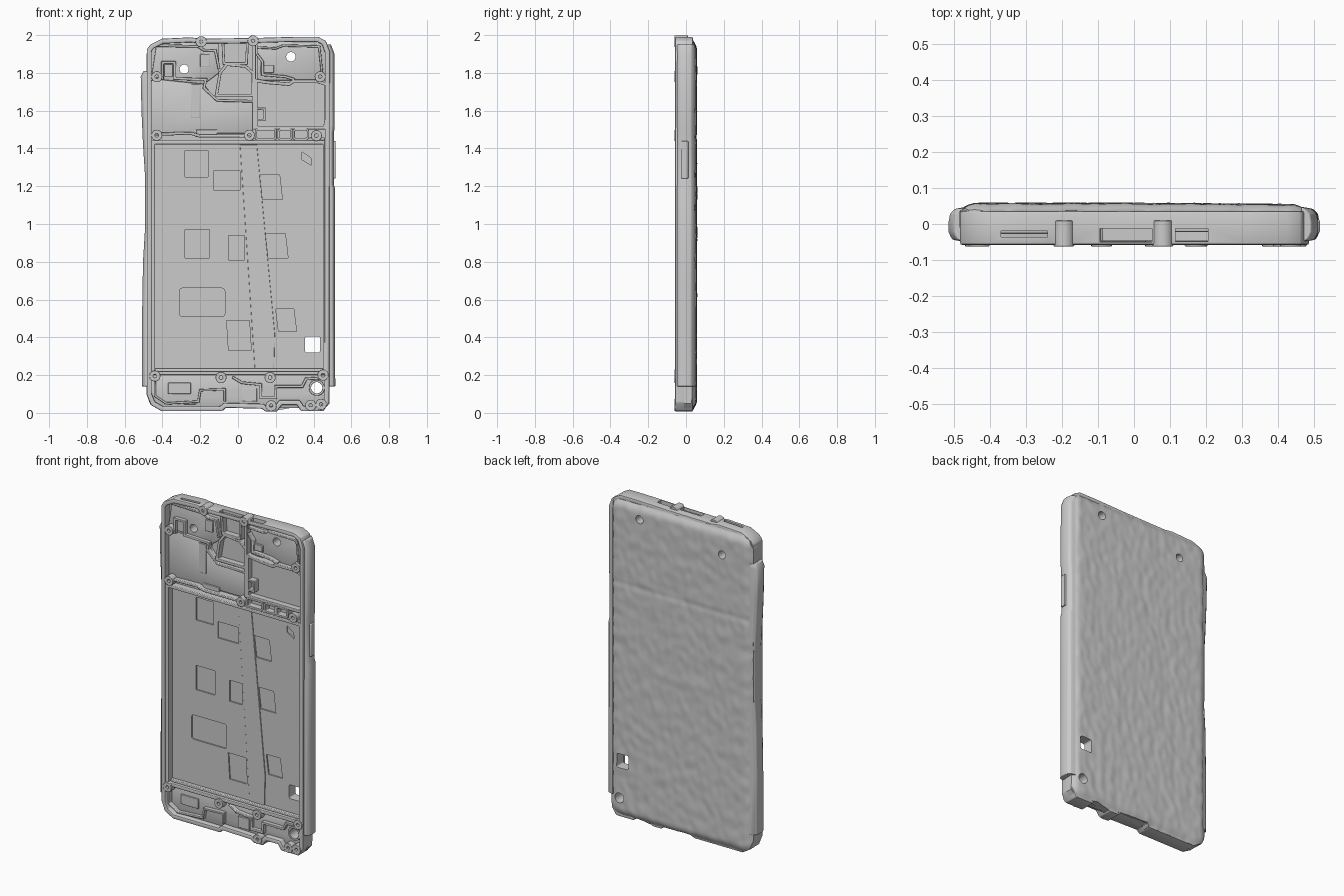
import bpy, bmesh, math
from mathutils import Vector, noise

FLOOR = -0.01


def finish(name, bm, bevel=0.0):
    bmesh.ops.recalc_face_normals(bm, faces=bm.faces)
    me = bpy.data.meshes.new(name)
    bm.to_mesh(me)
    bm.free()
    ob = bpy.data.objects.new(name, me)
    bpy.context.collection.objects.link(ob)
    if bevel:
        m = ob.modifiers.new("bevel", 'BEVEL')
        m.width, m.segments, m.limit_method = bevel, 2, 'ANGLE'
    return ob


def add_prism(bm, pts, y0, y1):
    a = [bm.verts.new((x, y0, z)) for x, z in pts]
    b = [bm.verts.new((x, y1, z)) for x, z in pts]
    bm.faces.new(a)
    bm.faces.new(b[::-1])
    n = len(pts)
    for i in range(n):
        j = (i + 1) % n
        bm.faces.new((a[i], b[i], b[j], a[j]))


def prisms(name, items, bevel=0.0):
    bm = bmesh.new()
    for pts, y0, y1 in items:
        add_prism(bm, pts, y0, y1)
    return finish(name, bm, bevel)


def rect(x0, x1, z0, z1, skew=0.0):
    return [(x0 + skew, z0), (x1 + skew, z0), (x1, z1), (x0, z1)]


def circle(x, z, r, n=24):
    return [(x + r * math.cos(2 * math.pi * i / n), z + r * math.sin(2 * math.pi * i / n)) for i in range(n)]


def round_rect(x0, x1, z0, z1, r):
    pts = []
    for cx, cz, a in ((x1 - r, z1 - r, 0), (x0 + r, z1 - r, 90), (x0 + r, z0 + r, 180), (x1 - r, z0 + r, 270)):
        for k in range(5):
            t = math.radians(a + 22.5 * k)
            pts.append((cx + r * math.cos(t), cz + r * math.sin(t)))
    return pts


def rib(name, pts, width=0.018, y0=-0.05, y1=0.0, closed=False, bevel=0.004):
    """Wall of constant width along a mitred path in the xz plane."""
    P = [Vector(p) for p in pts]
    n = len(P)
    rows = []
    bm = bmesh.new()
    for i, p in enumerate(P):
        d = []
        if closed or i > 0:
            d.append((p - P[i - 1]).normalized())
        if closed or i < n - 1:
            d.append((P[(i + 1) % n] - p).normalized())
        t = (d[0] + d[-1]).normalized()
        nrm = Vector((-t.y, t.x)) * (width / 2 / max(0.4, t.dot(d[0])))
        rows.append([bm.verts.new((q.x, y, q.y)) for q, y in
                     ((p + nrm, y0), (p - nrm, y0), (p - nrm, y1), (p + nrm, y1))])
    for i in range(n if closed else n - 1):
        a, b = rows[i], rows[(i + 1) % n]
        for k in range(4):
            bm.faces.new((a[k], a[(k + 1) % 4], b[(k + 1) % 4], b[k]))
    if not closed:
        bm.faces.new(rows[0])
        bm.faces.new(rows[-1][::-1])
    return finish(name, bm, bevel)


def boolean(ob, cutter, op='DIFFERENCE', remove=True):
    m = ob.modifiers.new("cut", 'BOOLEAN')
    m.object, m.operation, m.solver = cutter, op, 'EXACT'
    bpy.context.view_layer.objects.active = ob
    while ob.modifiers:
        bpy.ops.object.modifier_apply(modifier=ob.modifiers[0].name)
    if remove:
        bpy.data.objects.remove(cutter)


# back plate: uneven cast back surface, rounded towards the edges
bm = bmesh.new()
bmesh.ops.create_grid(bm, x_segments=72, y_segments=144, size=1)
for v in bm.verts:
    x, z = v.co.x * 0.5, 1.0 + v.co.y
    q = Vector((max(abs(x) - 0.425, 0), max(abs(z - 0.995) - 0.915, 0)))
    d = max(0.0, min(1.0, 1 - (0.06 - q.length) / 0.05))
    wave = 0.0035 * noise.noise(Vector((x * 26, 3.1, z * 17))) + 0.002 * noise.noise(Vector((x * 9, 7, z * 9)))
    groove = 0.003 * math.exp(-((z - 1.46) / 0.015) ** 2)
    v.co = (x, 0.057 + wave - groove - 0.008 * max(0, x) - 0.022 * d * d, z)
ext = bmesh.ops.extrude_face_region(bm, geom=bm.faces[:])
for v in ext["geom"]:
    if isinstance(v, bmesh.types.BMVert):
        v.co.y = FLOOR
plate = finish("back_plate", bm)
outline = [(-0.485, 0.10), (-0.465, 0.045), (-0.41, 0.012), (-0.08, 0.012), (-0.06, 0.03), (0.13, 0.025),
           (0.20, 0.012), (0.30, 0.03), (0.45, 0.012), (0.485, 0.05), (0.487, 1.90),
           (0.47, 1.95), (0.42, 1.975), (-0.40, 1.975), (-0.46, 1.95), (-0.485, 1.90)]
boolean(plate, prisms("outline_cutter", [(outline, -0.2, 0.2)]), 'INTERSECT')

# shallow pads pressed into the battery floor
d = FLOOR + 0.008
pads = [rect(-.28, -.16, 1.25, 1.39), rect(-.13, .01, 1.18, 1.28), rect(-.28, -.15, .82, .97),
        rect(-.05, .035, .81, .94), rect(-.06, .06, .33, .49, 0.01), rect(.115, .22, 1.13, 1.26, 0.015),
        rect(.145, .25, .82, .95, 0.015), rect(.20, .295, .43, .55, 0.015),
        [(.34, 1.38), (.34, 1.34), (.39, 1.31), (.385, 1.35)],
        round_rect(-.31, -.07, .51, .66, 0.015)]
boolean(plate, prisms("pad_cutter", [(p, -0.1, d) for p in pads]))

# raised floors around the battery bay
shelves = [
    prisms("camera_shelf", [([(-.46, 1.48), (.08, 1.48), (.08, 1.65), (-.11, 1.65), (-.18, 1.74), (-.46, 1.77)],
                             -0.02, 0.0)], 0.004),
    prisms("upper_left_shelf", [([(-.46, 1.77), (-.18, 1.74), (-.10, 1.80), (-.10, 1.965), (-.43, 1.965)],
                                 -0.026, 0.0)], 0.004),
    prisms("upper_right_shelf", [([(.10, 1.76), (.465, 1.76), (.465, 1.94), (.43, 1.965), (.10, 1.965)],
                                  -0.022, 0.0)], 0.004),
    prisms("lower_shelf", [([(-.47, .205), (-.47, .07), (-.41, .025), (.44, .025), (.47, .06), (.47, .205)],
                            -0.024, 0.0)], 0.004),
]
holes = prisms("hole_cutter", [(circle(-.285, 1.82, .024), -.2, .2), (circle(.28, 1.885, .025), -.2, .2),
                               (circle(.417, .133, .03), -.2, .2),
                               (round_rect(.355, .435, .32, .405, 0.01), -.2, .2)])
for ob in [plate] + shelves:
    boolean(ob, holes, remove=False)
bpy.data.objects.remove(holes)
prisms("centre_strip", [([(.01, 1.42), (.10, 1.42), (.195, .42), (.19, .22), (.09, .22)],
                         FLOOR - .005, 0)], 0.002)

# outer rim with connector openings along the top
rim_path = [(-.47, .10), (-.45, .05), (-.40, .022), (-.09, .022), (-.07, .04), (.13, .035), (.15, .02), (.20, .02),
            (.225, .055), (.32, .055), (.34, .022), (.445, .022), (.47, .06), (.473, 1.91), (.455, 1.96),
            (.42, 1.978), (.31, 1.978), (.10, 1.972), (-.20, 1.968), (-.25, 1.975), (-.40, 1.968),
            (-.455, 1.94), (-.47, 1.92)]
rim = rib("outer_rim", rim_path, 0.026, -0.058, 0.036, True, 0.006)
boolean(rim, prisms("port_cutter", [(rect(-.095, .05, 1.93, 2.05), -.05, -.012),
                                    (rect(.115, .205, 1.93, 2.05), -.048, -.012),
                                    (rect(-.37, -.24, 1.93, 2.05), -.036, -.02)]))


# side rails, lofted along z from a rounded section
def rail(name, s, stations):
    bm = bmesh.new()
    rows = []
    for z, x in stations:
        sec = [(.465, .048), (x - .018, .042), (x - .004, .028), (x, .005), (x, -.022),
               (x - .006, -.036), (x - .012, -.044), (.465, -.05)]
        rows.append([bm.verts.new((s * a, b, z)) for a, b in sec])
    for a, b in zip(rows, rows[1:]):
        for k in range(8):
            bm.faces.new((a[k], a[(k + 1) % 8], b[(k + 1) % 8], b[k]))
    bm.faces.new(rows[0])
    bm.faces.new(rows[-1][::-1])
    return finish(name, bm, 0.003)


rail("left_rail", -1, [(.14, .508), (.5, .508), (.8, .503), (.98, .492), (1.25, .492), (1.42, .503),
                       (1.6, .511), (1.78, .515), (1.81, .50)])
rail("right_rail", 1, [(.14, .515), (.7, .513), (1.19, .513), (1.21, .507), (1.48, .508), (1.52, .512),
                       (1.9, .511), (1.95, .492)])
prisms("side_key", [(rect(.49, .516, 1.24, 1.44), -.025, .012)], 0.004)

# battery bay frame and the bar above it
rib("battery_frame", [(-.45, .21), (.46, .21), (.46, 1.432), (-.45, 1.432)], 0.02, -0.052, 0, True)
rib("upper_bar", [(-.46, 1.475), (-.25, 1.48), (-.20, 1.465), (.05, 1.465), (.09, 1.445), (.46, 1.45)], 0.016, -0.048)
for i, (a, b) in enumerate(((.095, .20), (.215, .285), (.295, .37))):
    rib("contact_slot_%d" % i, round_rect(a, b, 1.45, 1.50, .01), 0.012, -0.05, 0, True, 0.002)
prisms("lower_step", [(rect(-.44, .45, .218, .235), -.03, 0)], 0.004)

# compartment walls: path, width, closed
walls = {
    "right_bay_wall": ([(.095, 1.51), (.46, 1.51), (.468, 1.56), (.468, 1.74), (.42, 1.755), (.29, 1.755),
                        (.27, 1.74), (.15, 1.75), (.095, 1.76)], .018, True),
    "spine_wall": ([(.085, 1.50), (.085, 1.965)], .018, False),
    "bay_tabs": ([(.09, 1.55), (.14, 1.55), (.14, 1.61), (.10, 1.61)], .012, False),
    "sensor_box": ([(-.095, 1.80), (-.06, 1.845), (.04, 1.835), (.08, 1.80), (.08, 1.68), (-.115, 1.68)], .016, True),
    "port_box": ([(-.075, 1.85), (.045, 1.85), (.05, 1.96), (-.08, 1.96)], .014, True),
    "camera_wall": ([(-.46, 1.765), (-.40, 1.77), (-.40, 1.855), (-.335, 1.855), (-.335, 1.77), (-.17, 1.765),
                     (-.18, 1.72), (-.11, 1.655), (.08, 1.65)], .014, False),
    "upper_left_wall": ([(-.43, 1.945), (-.21, 1.94), (-.18, 1.92), (-.12, 1.92), (-.10, 1.82)], .014, False),
    "upper_right_wall": ([(.10, 1.90), (.13, 1.86), (.13, 1.79), (.25, 1.78), (.30, 1.765)], .014, False),
    "top_right_wall": ([(.10, 1.935), (.20, 1.93), (.24, 1.945), (.43, 1.94), (.445, 1.80)], .012, False),
    "lower_left_wall": ([(-.44, .18), (-.44, .09), (-.38, .05), (-.21, .06), (-.20, .12), (-.07, .125),
                         (-.07, .06)], .012, False),
    "lower_right_wall": ([(-.03, .19), (.02, .16), (.12, .15), (.12, .08), (.20, .08), (.20, .14), (.34, .14),
                          (.36, .18), (.44, .185)], .014, False),
}
for name, (pts, w, closed) in walls.items():
    rib(name, pts, w, -0.048, 0, closed, 0.003)

# small parts in the bays
prisms("bay_blocks", [(rect(-.39, -.345, 1.78, 1.845), -.036, 0), (rect(-.22, -.11, 1.46, 1.50), -.028, 0),
                      (rect(-.25, -.20, 1.56, 1.74), -.026, 0), (rect(-.20, -.15, 1.83, 1.90), -.034, 0),
                      (rect(.12, .19, 1.80, 1.84), -.034, 0), (rect(-.37, -.25, .10, .16), -.032, 0),
                      (round_rect(-.29, -.22, .045, .06, .007), -.034, 0),
                      (rect(.02, .10, .06, .13), -.032, 0)], 0.003)

# screw bosses: rings at every fixing point
bosses = [(-.43, 1.78), (-.195, 1.965), (.08, 1.97), (.435, 1.78), (-.43, 1.47), (.06, 1.47), (.415, 1.468),
          (-.44, .195), (-.09, .187), (.17, .187), (.45, .20), (.175, .038), (.385, .04), (.44, .045)]
for i, (x, z) in enumerate(bosses):
    rib("screw_boss_%d" % i, circle(x, z, .019, 18), .020, -0.062, 0.01, True, 0.002)
rib("locating_ring", circle(.417, .133, .036, 24), .012, -0.05, 0.01, True, 0.002)

# smooth shading with sharp edges kept
for ob in bpy.data.objects:
    ob.select_set(ob.type == 'MESH')
bpy.context.view_layer.objects.active = plate
bpy.ops.object.shade_smooth_by_angle(angle=math.radians(35))
